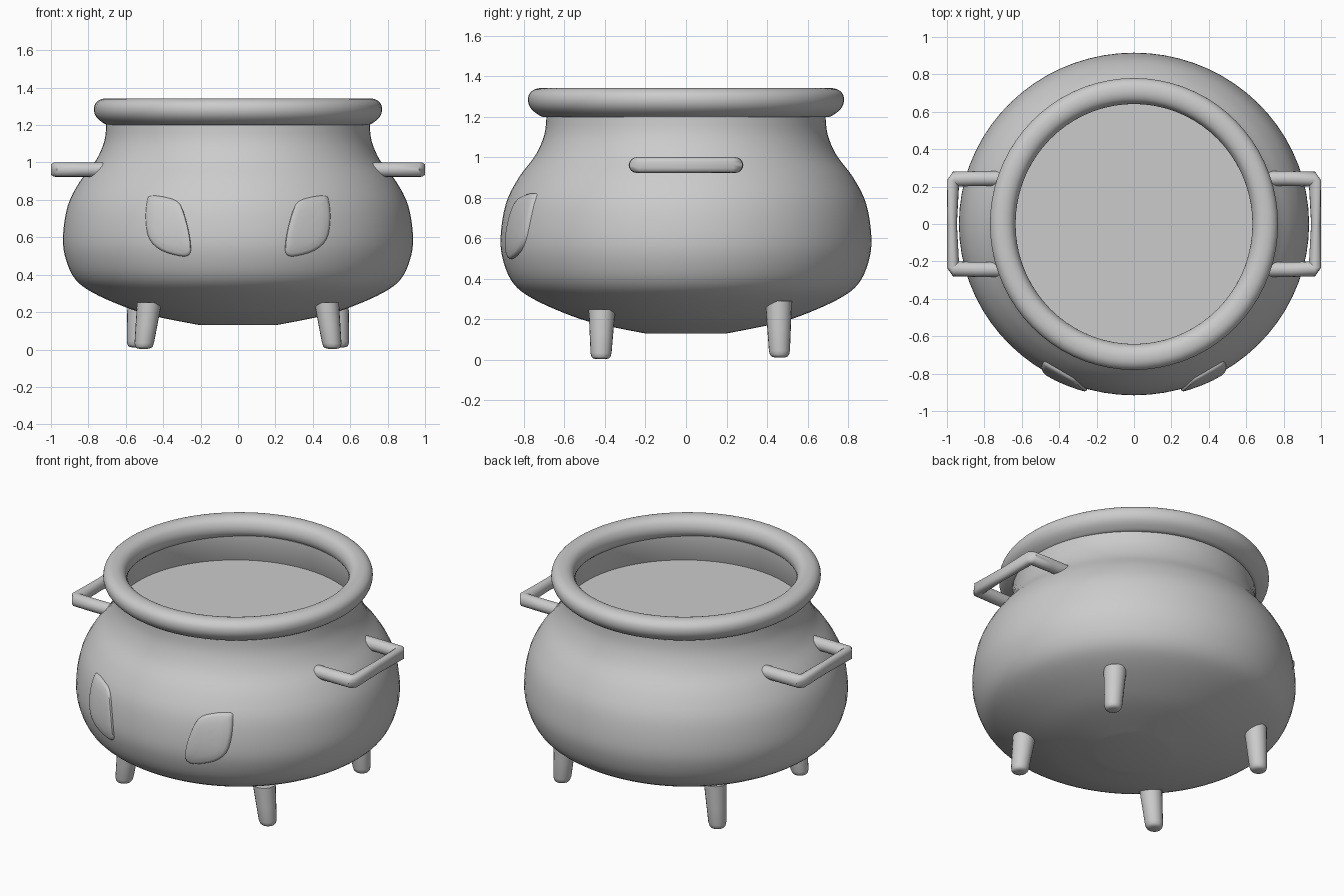
import bpy, bmesh, math
from mathutils import Vector

if "Cube" in bpy.data.objects:
    bpy.data.objects.remove(bpy.data.objects["Cube"])

GREY = (0.6, 0.6, 0.6, 1)
iron = bpy.data.materials.new("iron grey")
iron.use_nodes = True
iron.diffuse_color = GREY
iron.node_tree.nodes["Principled BSDF"].inputs["Base Color"].default_value = GREY


def make(name, bm, angle=50):
    bmesh.ops.recalc_face_normals(bm, faces=bm.faces)
    mesh = bpy.data.meshes.new(name)
    bm.to_mesh(mesh)
    bm.free()
    ob = bpy.data.objects.new(name, mesh)
    bpy.context.collection.objects.link(ob)
    mesh.materials.append(iron)
    bpy.ops.object.select_all(action="DESELECT")
    ob.select_set(True)
    bpy.context.view_layer.objects.active = ob
    bpy.ops.object.shade_smooth_by_angle(angle=math.radians(angle))
    return ob


def smooth_path(points, steps=4, closed=False):
    """Catmull-Rom curve through the points."""
    p = [Vector(q) for q in points]
    n = len(p)
    at = (lambda i: p[i % n]) if closed else (lambda i: p[max(0, min(n - 1, i))])
    out = []
    for i in range(n if closed else n - 1):
        a, b, c, d = (at(i + k) for k in (-1, 0, 1, 2))
        for s in range(steps):
            t = s / steps
            out.append(0.5 * (2 * b + (c - a) * t + (2 * a - 5 * b + 4 * c - d) * t * t
                              + (3 * b - a - 3 * c + d) * t ** 3))
    return out if closed else out + [p[-1]]


def bridge(bm, rings, closed=False):
    """Quads between successive rings of vertices."""
    pairs = list(zip(rings, rings[1:])) + ([(rings[-1], rings[0])] if closed else [])
    for a, b in pairs:
        for i in range(len(a)):
            j = (i + 1) % len(a)
            bm.faces.new((a[i], a[j], b[j], b[i]))


def lathe(name, profile, sx=1, sy=1, closed=False, cap=False, segments=72):
    bm = bmesh.new()
    turn = [i * math.tau / segments for i in range(segments)]
    rings = [[bm.verts.new((r * sx * math.cos(a), r * sy * math.sin(a), z)) for a in turn]
             for r, z in profile]
    bridge(bm, rings, closed)
    if cap:
        bm.faces.new(rings[0])
    return make(name, bm)


# Pot body, outer wall then inner wall down to the filling
SX, SY = 1.011, 0.989
outer = smooth_path([(0.2, 0.13), (0.45, 0.18), (0.61, 0.232), (0.77, 0.305), (0.86, 0.375),
                     (0.91, 0.48), (0.926, 0.6), (0.9, 0.77), (0.835, 0.9), (0.752, 1.01),
                     (0.708, 1.11), (0.697, 1.2), (0.7, 1.23)])
inner = [Vector(q) for q in ((0.66, 1.23), (0.66, 1.14), (0.69, 1.06), (0.7, 1.02))]
lathe("pot_body", outer + inner, SX, SY, cap=True)

# Rounded rim
lathe("rim", smooth_path([(0.695, 1.2), (0.735, 1.216), (0.766, 1.245), (0.778, 1.28),
                          (0.77, 1.315), (0.74, 1.338), (0.695, 1.341), (0.658, 1.322),
                          (0.64, 1.28), (0.65, 1.235)], closed=True), 0.99, 1.003, closed=True)

# Flat filling
bm = bmesh.new()
bmesh.ops.create_circle(bm, cap_ends=True, segments=72, radius=0.7)
bmesh.ops.translate(bm, verts=bm.verts, vec=(0, 0, 1.06))
make("filling", bm)


# Legs: tapered, rounded at the foot
def leg(name, top, foot, r_top=0.066, r_foot=0.05):
    top, foot = Vector(top), Vector(foot)
    bm = bmesh.new()
    rings = []
    for t, f in ((0, 1), (0.5, 1), (0.88, 1), (0.95, 0.93), (0.985, 0.78), (1, 0.5)):
        c = top.lerp(foot, t)
        r = (r_top + (r_foot - r_top) * t) * f
        rings.append([bm.verts.new(c + Vector((r * math.cos(k * math.tau / 20),
                                               r * math.sin(k * math.tau / 20), 0)))
                      for k in range(20)])
    bridge(bm, rings)
    bm.faces.new(rings[0])
    bm.faces.new(rings[-1])
    make(name, bm)


for side, s in (("left", 1), ("right", -1)):
    leg("front_leg_" + side, (s * 0.474, -0.415, 0.25), (s * 0.505, -0.42, 0.004))
    leg("back_leg_" + side, (s * 0.525, 0.457, 0.29), (s * 0.545, 0.462, 0.012))


# Handles: bent bar with mitred corners
def handle(name, s):
    path = [(0.7, 0.243), (0.84, 0.243), (0.965, 0.24), (0.974, 0.232), (0.974, 0.0)]
    path += [(x, -y) for x, y in reversed(path[:-1])]
    bm = bmesh.new()
    rings = []
    for i, (x, y) in enumerate(path):
        p = Vector((x, y))
        before = Vector(path[max(i - 1, 0)])
        after = Vector(path[min(i + 1, len(path) - 1)])
        d = (after - before).normalized()
        side = Vector((-d.y, d.x))
        w = 0.027 if i == 4 else 0.04
        rings.append([])
        for k in range(16):
            a = k * math.tau / 16
            q = p + side * w * math.cos(a)
            rings[-1].append(bm.verts.new((s * min(q.x, 1.0), q.y, 0.962 + 0.039 * math.sin(a))))
    bridge(bm, rings)
    bm.faces.new(rings[0])
    bm.faces.new(rings[-1])
    make(name, bm)


handle("handle_left", 1)
handle("handle_right", -1)


# Raised eye patches that follow the curve of the pot
def wall_radius(z):
    for a, b in zip(outer, outer[1:]):
        if a.y <= z <= b.y:
            return a.x + (b.x - a.x) * (z - a.y) / (b.y - a.y)
    return 0.9


def eye_patch(name, s):
    outline = smooth_path([(0.465, 0.822), (0.37, 0.81), (0.308, 0.775), (0.268, 0.66),
                           (0.25, 0.55), (0.262, 0.505), (0.31, 0.5), (0.41, 0.53),
                           (0.475, 0.59), (0.495, 0.69), (0.488, 0.79)], 3, True)
    outline = [Vector((0.372 + (p.x - 0.372) * 0.985, p.y)) for p in outline]
    centre = Vector((0.372, 0.66))
    bm = bmesh.new()
    rings = []
    for scale, lift in ((1, -0.02), (1, 0.006), (0.97, 0.013), (0.9, 0.016),
                        (0.65, 0.017), (0.35, 0.017), (0.08, 0.017)):
        rings.append([])
        for p in outline:
            q = centre.lerp(p, scale)
            r = wall_radius(q.y) + lift
            y = -SY * math.sqrt(r * r - (q.x / SX) ** 2)
            rings[-1].append(bm.verts.new((s * q.x, y, q.y)))
    bridge(bm, rings)
    bm.faces.new(rings[-1])
    make(name, bm)


eye_patch("eye_patch_left", 1)
eye_patch("eye_patch_right", -1)
